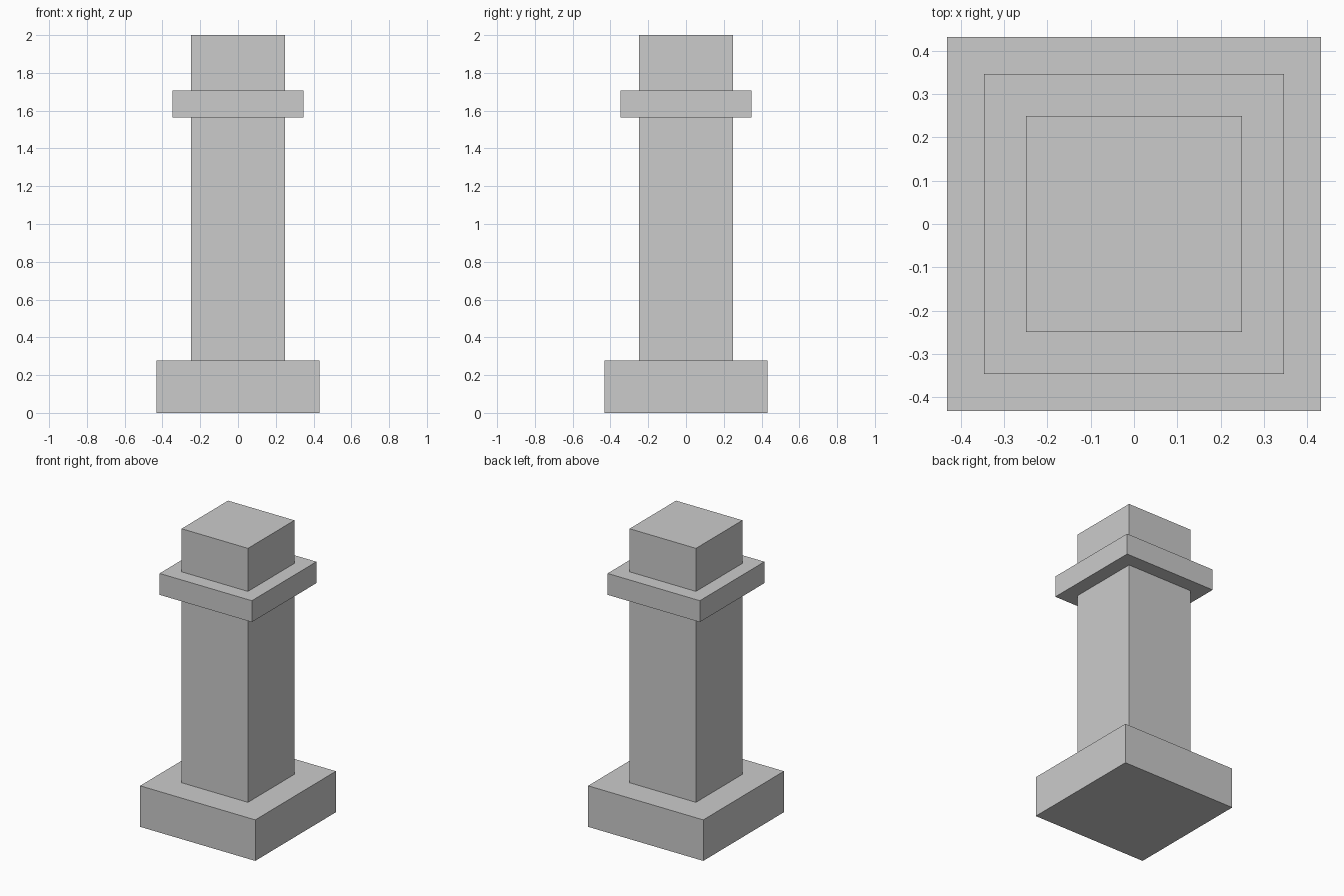
import bpy, bmesh

if "Cube" in bpy.data.objects:
    bpy.data.objects.remove(bpy.data.objects["Cube"])

# Stepped square pillar: (half width, height) up the profile
PROFILE = [
    (0.432, 0.0), (0.432, 0.278),    # plinth
    (0.249, 0.278), (0.249, 1.563),  # shaft
    (0.346, 1.563), (0.346, 1.708),  # collar
    (0.249, 1.708), (0.249, 2.0),    # top block
]
CORNERS = [(-1, -1), (1, -1), (1, 1), (-1, 1)]


def square_column(name, profile):
    bm = bmesh.new()
    rings = [[bm.verts.new((x * h, y * h, z)) for x, y in CORNERS]
             for h, z in profile]
    # Walls and ledges between neighbouring rings
    for low, high in zip(rings, rings[1:]):
        for i in range(4):
            j = (i + 1) % 4
            bm.faces.new((low[i], low[j], high[j], high[i]))
    # Bottom and top caps
    bm.faces.new(rings[0][::-1])
    bm.faces.new(rings[-1])
    bmesh.ops.recalc_face_normals(bm, faces=bm.faces)
    mesh = bpy.data.meshes.new(name)
    bm.to_mesh(mesh)
    bm.free()
    obj = bpy.data.objects.new(name, mesh)
    bpy.context.collection.objects.link(obj)
    return obj


square_column("pillar", PROFILE)
